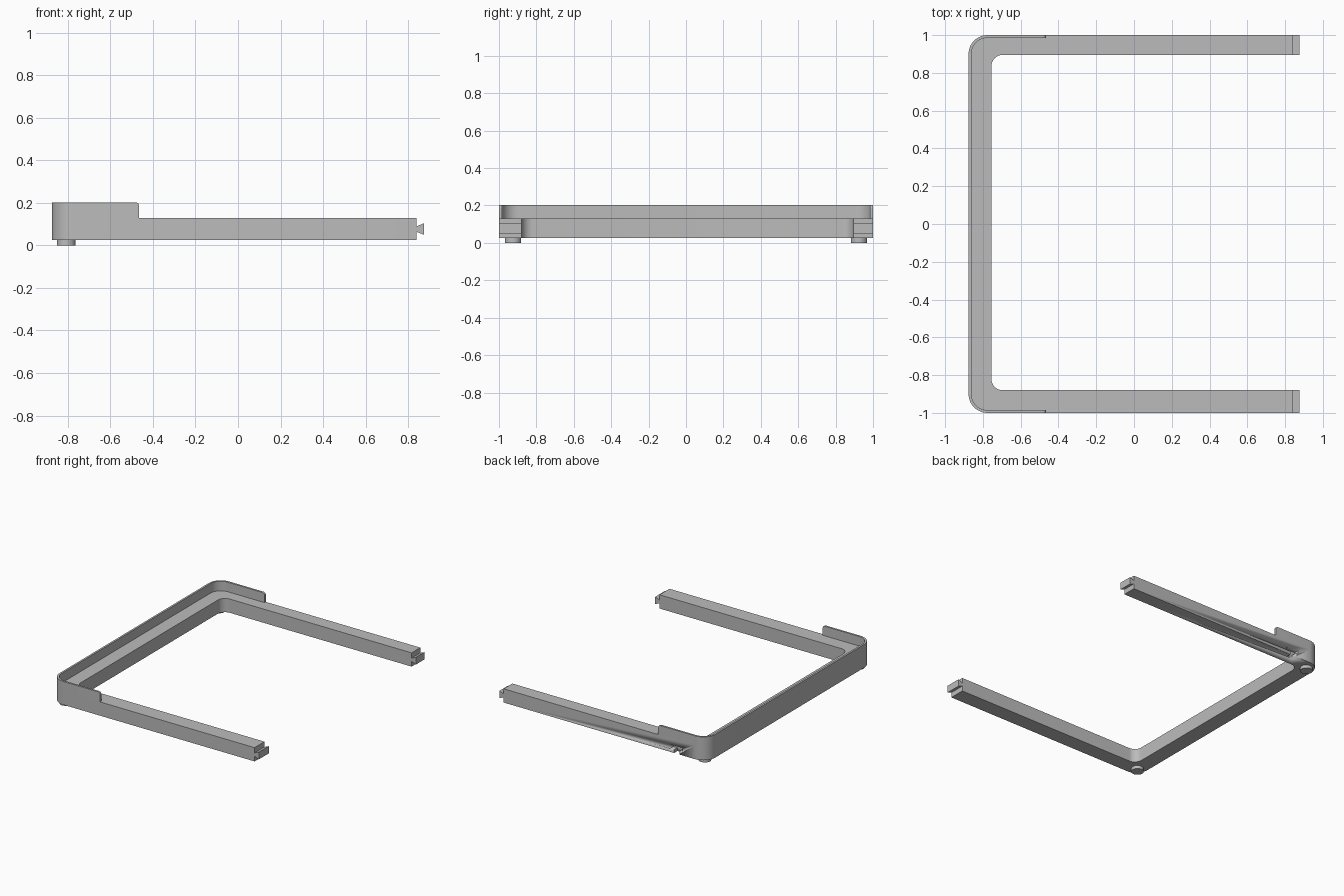
import bpy, bmesh
from math import sin, cos, radians
from mathutils import Vector

cube = bpy.data.objects.get("Cube")
if cube:
    bpy.data.objects.remove(cube)

grey = bpy.data.materials.new("plain grey")
grey.use_nodes = True
colour = (0.5, 0.5, 0.5, 1)
grey.diffuse_color = colour
grey.node_tree.nodes["Principled BSDF"].inputs["Base Color"].default_value = colour

LEFT, ARM_END, LIP_END = -0.876, 0.84, -0.465
BASE, TOP, LIP_TOP = 0.025, 0.13, 0.203
WALL, OUTER_R, INNER_R = 0.015, 0.1, 0.06


def finish(name, bm):
    bmesh.ops.recalc_face_normals(bm, faces=bm.faces)
    mesh = bpy.data.meshes.new(name)
    bm.to_mesh(mesh)
    bm.free()
    mesh.materials.append(grey)
    obj = bpy.data.objects.new(name, mesh)
    bpy.context.collection.objects.link(obj)
    bpy.ops.object.select_all(action='DESELECT')
    obj.select_set(True)
    bpy.context.view_layer.objects.active = obj
    bpy.ops.object.shade_smooth_by_angle(angle=radians(30))
    return obj


def prism(points, offset):
    """Extrude a closed outline of 3D points along an offset."""
    bm = bmesh.new()
    face = bm.faces.new([bm.verts.new(p) for p in points])
    out = bmesh.ops.extrude_face_region(bm, geom=[face], use_keep_orig=True)
    moved = [v for v in out["geom"] if isinstance(v, bmesh.types.BMVert)]
    bmesh.ops.translate(bm, verts=moved, vec=offset)
    return bm


def u_path(end, left, front, back, r, steps=12):
    """Path from the front arm round both corners to the back arm."""
    pts = [(end, front)]
    for cy, start in ((front + r, 270), (back - r, 180)):
        for i in range(steps + 1):
            a = radians(start - 90 * i / steps)
            pts.append((left + r + r * cos(a), cy + r * sin(a)))
    return pts + [(end, back)]


def u_solid(end, outer, inner, z0, z1):
    outline = u_path(end, *outer) + u_path(end, *inner)[::-1]
    return prism([(x, y, z0) for x, y in outline], Vector((0, 0, z1 - z0)))


# Main U-shaped frame
outside = (LEFT, -1, 1, OUTER_R)
frame = finish("frame", u_solid(ARM_END, outside, (-0.755, -0.88, 0.895, INNER_R), BASE, TOP))

# T-shaped slot in the back face, open at the bottom
slot = [(-0.645, 0), (-0.6, 0), (-0.6, 0.05), (-0.565, 0.05),
        (-0.565, 0.082), (-0.67, 0.082), (-0.67, 0.05), (-0.645, 0.05)]
cutter = finish("slot_cutter", prism([(x, 0.96, z) for x, z in slot], Vector((0, 0.1, 0))))
cutter.hide_render = True
cut = frame.modifiers.new("slot", 'BOOLEAN')
cut.operation, cut.solver, cut.object = 'DIFFERENCE', 'EXACT', cutter
bpy.context.view_layer.objects.active = frame
bpy.ops.object.modifier_apply(modifier=cut.name)
bpy.data.objects.remove(cutter)

# Thin raised lip with rounded upper ends
bm = u_solid(LIP_END, outside, (LEFT + WALL, WALL - 1, 1 - WALL, OUTER_R - WALL), TOP, LIP_TOP)
ends = [e for e in bm.edges
        if all(v.co.x > LIP_END - 0.001 and v.co.z > LIP_TOP - 0.001 for v in e.verts)]
bmesh.ops.bevel(bm, geom=ends, offset=0.018, segments=5, profile=0.5, affect='EDGES')
finish("raised_lip", bm)

# Dovetail tongues at the arm ends
tongue = [(ARM_END, 0.064), (0.876, 0.05), (0.876, 0.105), (ARM_END, 0.09)]
for name, y0, y1 in (("front_dovetail", -1, -0.88), ("back_dovetail", 0.895, 1)):
    finish(name, prism([(x, y0, z) for x, z in tongue], Vector((0, y1 - y0, 0))))

# Round pegs under the corners
for name, y in (("front_peg", -0.925), ("back_peg", 0.925)):
    circle = [(-0.808 + 0.044 * cos(radians(a)), y + 0.044 * sin(radians(a)), 0)
              for a in range(0, 360, 10)]
    finish(name, prism(circle, Vector((0, 0, BASE))))
